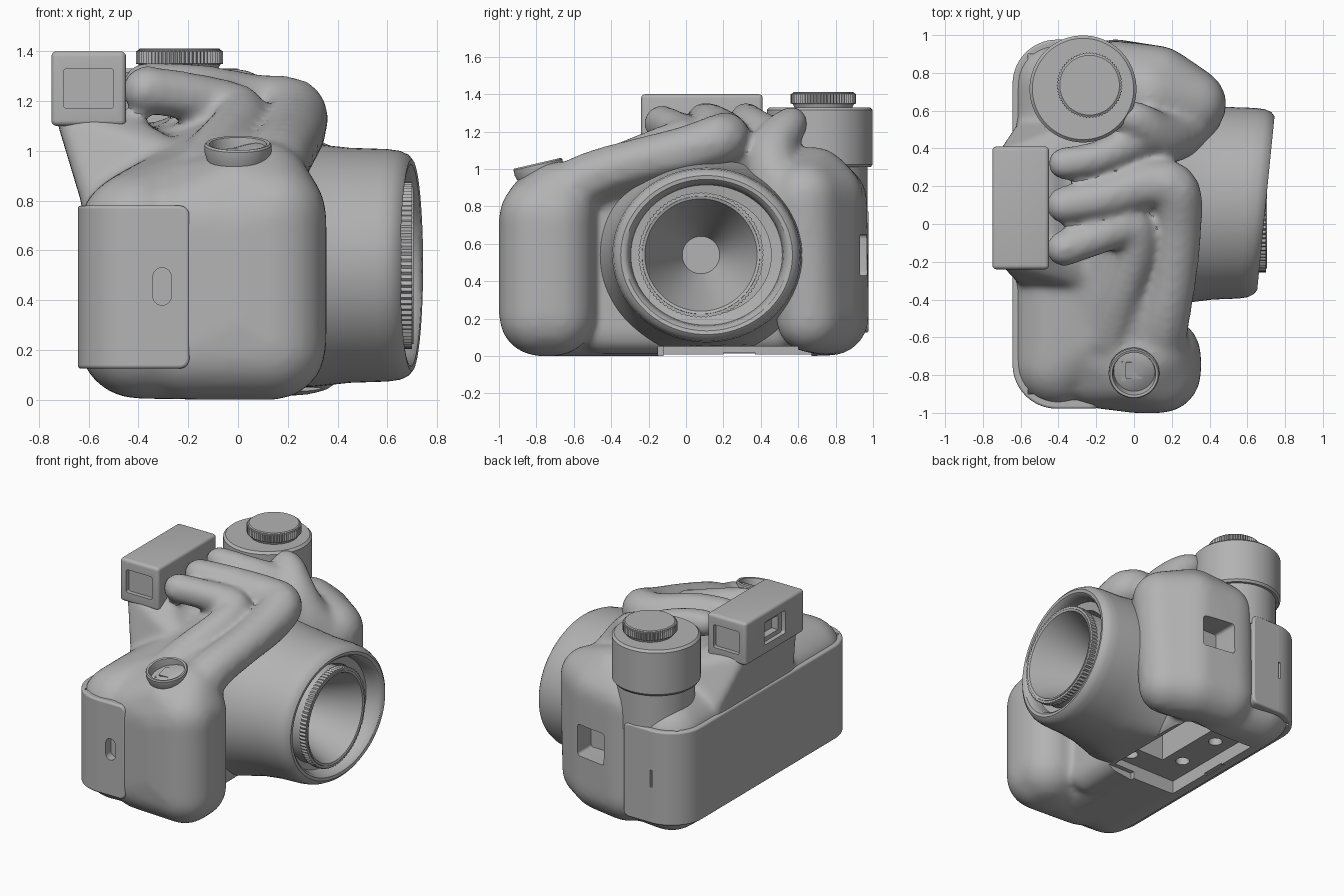
import bpy, bmesh, math
from mathutils import Vector, Matrix

cube = bpy.data.objects.get("Cube")
if cube:
    bpy.data.objects.remove(cube)

grey = bpy.data.materials.new("matte grey")
grey.use_nodes = True
grey.diffuse_color = (0.45, 0.45, 0.45, 1)
grey.node_tree.nodes["Principled BSDF"].inputs["Base Color"].default_value = (0.45, 0.45, 0.45, 1)


def finish(name, bm, angle=35):
    bmesh.ops.recalc_face_normals(bm, faces=bm.faces)
    mesh = bpy.data.meshes.new(name)
    bm.to_mesh(mesh)
    bm.free()
    mesh.materials.append(grey)
    ob = bpy.data.objects.new(name, mesh)
    bpy.context.collection.objects.link(ob)
    smooth(ob, angle)
    return ob


def smooth(ob, angle=35):
    bpy.ops.object.select_all(action='DESELECT')
    ob.select_set(True)
    bpy.context.view_layer.objects.active = ob
    bpy.ops.object.shade_smooth_by_angle(angle=math.radians(angle))


def apply(ob, kind, **settings):
    mod = ob.modifiers.new(kind.title(), kind)
    for key, value in settings.items():
        setattr(mod, key, value)
    bpy.context.view_layer.objects.active = ob
    bpy.ops.object.modifier_apply(modifier=mod.name)


def cut(ob, *cutters):
    for c in cutters:
        c.hide_render = True
        apply(ob, 'BOOLEAN', operation='DIFFERENCE', object=c, solver='EXACT')
        bpy.data.objects.remove(c)
    smooth(ob)


def hull(bm, balls, detail=3):
    """Rounded solid wrapped around balls given as (x, y, z, radius)."""
    part = bmesh.new()
    for x, y, z, r in balls:
        bmesh.ops.create_icosphere(part, subdivisions=detail, radius=r,
                                   matrix=Matrix.Translation((x, y, z)))
    out = bmesh.ops.convex_hull(part, input=part.verts)
    junk = {g for g in out["geom_interior"] + out["geom_unused"]
            if isinstance(g, bmesh.types.BMVert)}
    bmesh.ops.delete(part, geom=list(junk), context='VERTS')
    mesh = bpy.data.meshes.new("hull")
    part.to_mesh(mesh)
    part.free()
    bm.from_mesh(mesh)
    bpy.data.meshes.remove(mesh)


def tube(bm, points, steps=4):
    """Tapering tube along a smooth path of (x, y, z, radius)."""
    p = [Vector(q) for q in points]
    p = [2 * p[0] - p[1]] + p + [2 * p[-1] - p[-2]]
    path = []
    for a, b, c, d in zip(p, p[1:], p[2:], p[3:]):
        for i in range(steps):
            t = i / steps
            path.append(0.5 * (2 * b + (c - a) * t + (2 * a - 5 * b + 4 * c - d) * t * t
                               + (3 * b - a - 3 * c + d) * t ** 3))
    path.append(p[-2])
    for a, b in zip(path, path[1:]):
        hull(bm, (a, b), 2)


def revolve(name, profile, matrix, sides=96, knurl=0.0):
    """Turn a (radius, height) profile about local z; a closed profile makes a ring."""
    bm = bmesh.new()
    rings = []
    for r, h in profile:
        ring = []
        for i in range(sides):
            a = math.tau * i / sides
            k = r - (knurl if i % 2 else 0)
            ring.append(bm.verts.new((k * math.cos(a), k * math.sin(a), h)))
        rings.append(ring)
    for low, high in zip(rings, rings[1:]):
        for i in range(sides):
            j = (i + 1) % sides
            bm.faces.new((low[i], low[j], high[j], high[i]))
    if profile[0] == profile[-1]:
        bmesh.ops.remove_doubles(bm, verts=bm.verts, dist=1e-5)
    else:
        bm.faces.new(rings[0])
        bm.faces.new(rings[-1])
    bm.transform(matrix)
    return finish(name, bm)


def box(name, lo, hi, bevel=0.0, axis=None):
    bm = bmesh.new()
    lo, hi = Vector(lo), Vector(hi)
    bmesh.ops.create_cube(bm, size=1, matrix=Matrix.Translation((lo + hi) / 2)
                          @ Matrix.Diagonal((*(hi - lo), 1)))
    if bevel:
        edges = [e for e in bm.edges if axis is None
                 or abs((e.verts[0].co - e.verts[1].co)[axis]) > 1e-4]
        bmesh.ops.bevel(bm, geom=edges, offset=bevel, segments=5, profile=0.5,
                        affect='EDGES')
    return finish(name, bm)


def at(x, y, z, rot_x=0.0):
    return Matrix.Translation((x, y, z)) @ Matrix.Rotation(rot_x, 4, 'X')


# Melted body: core, grip, shoulder, finder web and tubes fused together
bm = bmesh.new()
hull(bm, [(-0.405, y, z, 0.235) for y in (-0.735, 0.735) for z in (0.24, 0.68)]
     + [(-0.1, y, 0.2, 0.2) for y in (-0.7, 0.7)]
     + [(-0.2, -0.6, 0.83, 0.16), (-0.08, 0.1, 0.96, 0.15), (-0.1, 0.6, 0.9, 0.16)])
hull(bm, [(-0.2, -0.765, z, 0.21) for z in (0.21, 0.7)]
     + [(0.14, y, z, 0.215) for y in (-0.785, -0.7) for z in (0.215, 0.74)]
     + [(0.0, -0.79, z, 0.21) for z in (0.3, 0.7)]
     + [(0.0, -0.78, 0.81, 0.18), (0.1, -0.68, 0.84, 0.2), (-0.2, -0.68, 0.76, 0.2)])
hull(bm, [(0.28, 0.66, 0.2, 0.18), (0.3, 0.635, 0.85, 0.19), (-0.1, 0.77, 0.21, 0.21),
          (-0.1, 0.77, 0.83, 0.2), (0.12, 0.74, 0.85, 0.205), (0.12, 0.74, 0.21, 0.205),
          (0.08, 0.68, 0.92, 0.2)])
hull(bm, [(-0.69, y, 1.13, 0.04) for y in (-0.18, 0.36)]
     + [(-0.45, y, 1.11, 0.04) for y in (-0.15, 0.34)]
     + [(-0.57, y, 0.8, 0.06) for y in (-0.28, 0.5)]
     + [(-0.25, y, 0.95, 0.08) for y in (-0.28, 0.5)])
# Saddle that fills the valleys between the tubes
hull(bm, [(-0.38, -0.05, 0.98, 0.08), (-0.38, 0.35, 1.02, 0.08), (0.02, 0.02, 1.09, 0.09),
          (0.08, 0.38, 1.06, 0.09), (-0.05, 0.3, 1.13, 0.07), (0.1, 0.1, 1.08, 0.09)])
hull(bm, [(-0.35, -0.2, 0.9, 0.1), (-0.25, -0.6, 0.85, 0.12), (0.05, -0.6, 0.88, 0.14),
          (0.12, -0.2, 1.0, 0.1), (0.1, 0.1, 1.07, 0.09), (-0.05, 0.0, 1.08, 0.09)])
tube(bm, [(-0.37, 0.1, 1.26, 0.1), (-0.15, 0.14, 1.24, 0.11), (0.08, 0.21, 1.18, 0.13),
          (0.21, 0.18, 1.16, 0.14), (0.23, 0.0, 1.1, 0.135), (0.21, -0.25, 1.04, 0.13),
          (0.16, -0.5, 0.96, 0.14), (0.1, -0.72, 0.82, 0.17)])
tube(bm, [(-0.37, -0.13, 1.245, 0.1), (-0.2, -0.07, 1.22, 0.1), (-0.02, -0.01, 1.17, 0.11),
          (0.01, -0.13, 1.12, 0.11), (-0.06, -0.35, 1.02, 0.12), (-0.14, -0.6, 0.86, 0.16)])
tube(bm, [(-0.37, 0.32, 1.27, 0.09), (-0.2, 0.35, 1.25, 0.09), (-0.03, 0.42, 1.19, 0.1),
          (0.12, 0.48, 1.05, 0.12)])
tube(bm, [(-0.06, 0.57, 1.26, 0.075), (0.02, 0.55, 1.23, 0.1), (0.12, 0.47, 1.12, 0.13),
          (0.2, 0.47, 0.98, 0.15), (0.28, 0.56, 0.82, 0.18)])
hull(bm, [(0.0, y, z, 0.12) for y in (-0.45, 0.5) for z in (0.13, 0.85)])
body = finish("body", bm)
apply(body, 'REMESH', mode='VOXEL', voxel_size=0.02)
apply(body, 'SMOOTH', factor=0.5, iterations=14)

# Lens barrel, its front plane leaning towards the grip
lens_turn = Matrix.Rotation(math.radians(90), 4, 'Y')
lens = revolve("lens_barrel", [
    (0.3, 0.08), (0.54, 0.08), (0.515, 0.18), (0.488, 0.3), (0.472, 0.45), (0.467, 0.6),
    (0.46, 0.65), (0.445, 0.682), (0.425, 0.698), (0.405, 0.695), (0.39, 0.68), (0.38, 0.64),
    (0.375, 0.6), (0.32, 0.59), (0.32, 0.1)],
    Matrix.Translation((0, 0.11, 0.54)) @ Matrix.Diagonal((1, 1.08, 1, 1)) @ lens_turn)
for v in lens.data.vertices:
    v.co.x += 0.1 * (v.co.y - 0.11) * max(v.co.x, 0) / 0.7
    v.co.z = max(v.co.z, 0.05)
lens_seat = Matrix.Translation((0, 0.08, 0.54)) @ lens_turn
revolve("lens_cone", [(0.325, 0.2), (0.325, 0.66), (0.315, 0.705), (0.3, 0.7),
                      (0.2, 0.47), (0.1, 0.24)], lens_seat)
revolve("lens_knurled_ring", [(0.31, 0.655), (0.336, 0.655), (0.336, 0.7), (0.31, 0.7),
                              (0.31, 0.655)], lens_seat, 160, 0.008)

# Underside bay, open below the lens, with a deep pocket and screw holes
screws = [revolve("screw_cutter", [(0.045, 0), (0.045, 0.2)], at(x, y, 0))
          for x, y in ((-0.31, 0.12), (-0.31, 0.45), (0.0, -0.03))]
cut(body, box("bay_cutter", (-0.43, -0.12, -0.1), (0.06, 0.67, 0.1)),
    box("bay_mouth_cutter", (-0.1, -0.15, -0.1), (0.45, 0.6, 0.05)),
    box("pocket_cutter", (-0.2, 0.05, -0.1), (0.05, 0.55, 0.35)),
    box("latch_cutter", (-0.46, 0.2, -0.1), (-0.41, 0.37, 0.02)),
    box("strap_hole_cutter", (-0.04, 0.78, 0.43), (0.19, 1.2, 0.65), 0.02, 1), *screws)

# Wrap-around back door
door = box("back_door", (-0.643, -0.978, 0.125), (-0.195, 0.976, 0.78))
bm = bmesh.new()
bm.from_mesh(door.data)
rear = [e for e in bm.edges if all(v.co.x < -0.6 for v in e.verts)
        and abs(e.verts[0].co.z - e.verts[1].co.z) > 0.1]
bmesh.ops.bevel(bm, geom=rear, offset=0.235, segments=14, profile=0.5, affect='EDGES')
ends = [e for e in bm.edges if all(v.co.x > -0.2 for v in e.verts)
        and abs(e.verts[0].co.y - e.verts[1].co.y) > 0.5]
bmesh.ops.bevel(bm, geom=ends, offset=0.04, segments=5, profile=0.5, affect='EDGES')
bm.to_mesh(door.data)
bm.free()
apply(door, 'BEVEL', width=0.012, segments=3, limit_method='ANGLE')
# Hollow the door so the bay behind it stays open
cut(door, box("door_core_cutter", (-0.56, -0.9, 0.0), (0.0, 0.9, 0.9)))
for part in (door, body):
    cut(part, box("slot_cutter", (-0.342, -1.1, 0.38), (-0.268, -0.92, 0.53), 0.036, 1),
        box("slit_cutter", (-0.42, 0.93, 0.38), (-0.405, 1.1, 0.5)))

# Viewfinder with end windows and a rear eyepiece
finder = box("viewfinder", (-0.75, -0.24, 1.1), (-0.45, 0.41, 1.4), 0.022)
cut(finder,
    box("front_window_cutter", (-0.7, -0.3, 1.17), (-0.5, -0.21, 1.33), 0.012, 1),
    box("back_window_cutter", (-0.7, 0.38, 1.17), (-0.5, 0.5, 1.33), 0.012, 1),
    box("eyepiece_cutter", (-0.8, -0.03, 1.17), (-0.72, 0.2, 1.33), 0.015, 0),
    box("eyepiece_inner_cutter", (-0.8, 0.01, 1.2), (-0.67, 0.16, 1.3)))

# Winder turret and knurled dial
revolve("turret_neck", [(0.25, 0.72), (0.25, 1.03)], at(-0.27, 0.72, 0))
revolve("turret", [(0.25, 1.01), (0.272, 1.01), (0.283, 1.025), (0.283, 1.315),
                   (0.268, 1.33)], at(-0.27, 0.715, 0))
revolve("dial", [(0.15, 1.32), (0.165, 1.35), (0.165, 1.407), (0.158, 1.412)],
        at(-0.235, 0.735, 0))
revolve("dial_knurl", [(0.155, 1.345), (0.175, 1.35), (0.175, 1.4), (0.158, 1.408)],
        at(-0.235, 0.735, 0), 128, 0.008)

# Shutter cup on the grip with a square seat and tongue
tilt = at(0.0, -0.775, 0.95, math.radians(13))
revolve("shutter_cup", [(0.1, -0.06), (0.12, 0.0), (0.134, 0.045), (0.134, 0.075),
                        (0.128, 0.083), (0.115, 0.08), (0.11, 0.055), (0.107, 0.02)], tilt)
seat = box("shutter_seat", (-0.065, -0.05, 0.0), (0.065, 0.055, 0.035))
tongue = box("shutter_tongue", (-0.045, -0.035, 0.0), (0.045, 0.055, 0.05), 0.012, 2)
for part in (seat, tongue):
    part.data.transform(tilt)
